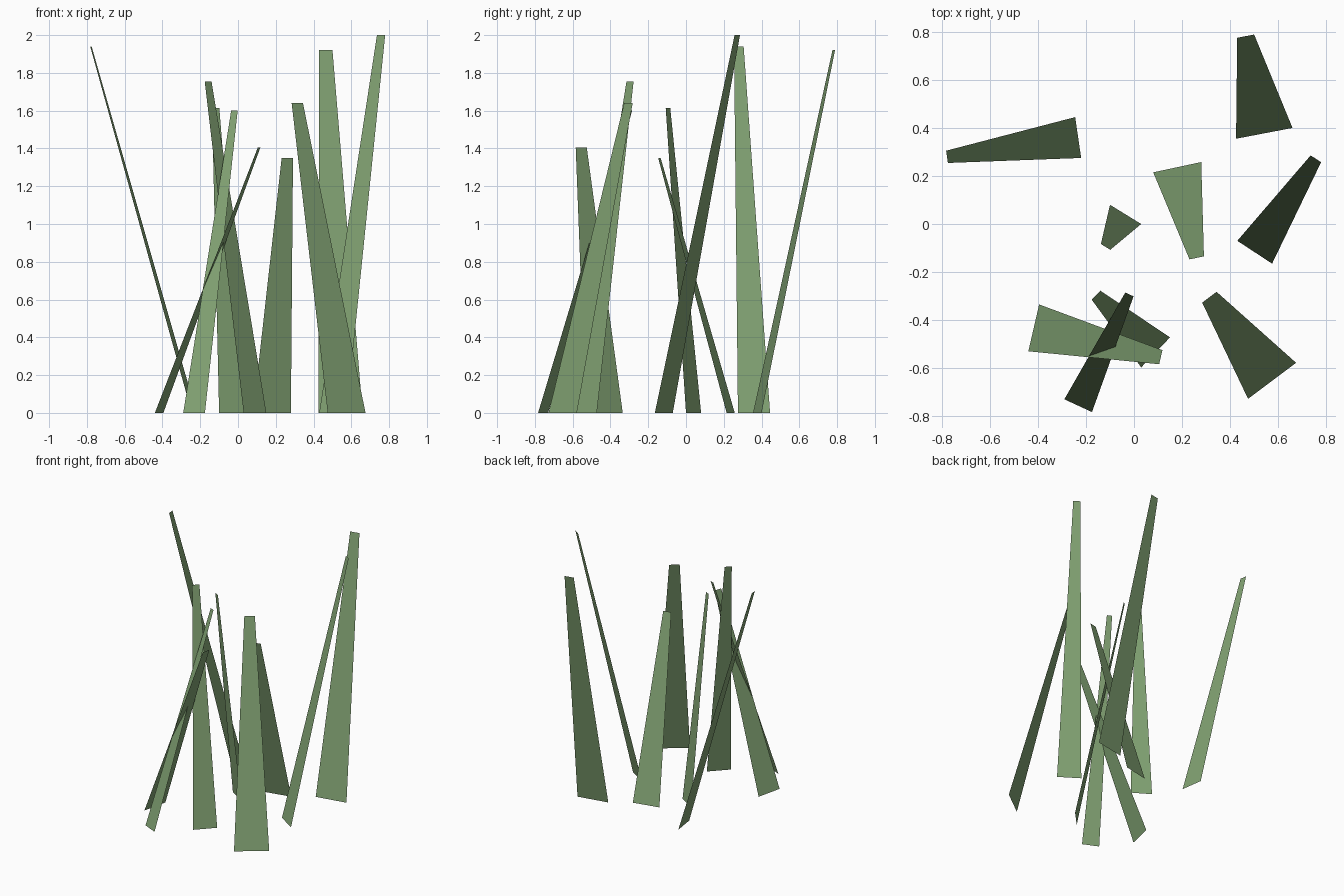
import bpy
from mathutils import Vector

if "Cube" in bpy.data.objects:
    bpy.data.objects.remove(bpy.data.objects["Cube"])

TIP_RATIO = 0.3  # tip width relative to base width

green = bpy.data.materials.new("grass_green")
green.diffuse_color = (0.22, 0.36, 0.17, 1.0)
green.use_nodes = True
green.node_tree.nodes["Principled BSDF"].inputs["Base Color"].default_value = green.diffuse_color


def grass_blade(name, a, b, reach, height):
    """Flat tapered blade on base edge a-b, leaning square to that edge."""
    a, b = Vector((*a, 0)), Vector((*b, 0))
    edge = b - a
    lean = Vector((-edge.y, edge.x, 0)).normalized()
    tip = (a + b) / 2 + lean * reach + Vector((0, 0, height))
    half = edge * TIP_RATIO / 2
    mesh = bpy.data.meshes.new(name)
    mesh.from_pydata([a, b, tip + half, tip - half], [], [(0, 1, 2, 3)])
    mesh.materials.append(green)
    bpy.context.collection.objects.link(bpy.data.objects.new(name, mesh))


# Base edge ends, horizontal lean and tip height of each blade
blades = [
    ((-0.22, 0.275), (-0.245, 0.445), 0.552, 1.94),
    ((0.425, 0.355), (0.66, 0.40), 0.412, 1.92),
    ((0.43, -0.07), (0.575, -0.165), 0.465, 2.00),
    ((0.28, 0.258), (0.08, 0.215), 0.386, 1.35),
    ((0.03, 0.0), (-0.10, 0.08), 0.159, 1.615),
    ((0.475, -0.728), (0.675, -0.578), 0.435, 1.64),
    ((0.03, -0.597), (0.15, -0.472), 0.344, 1.755),
    ((-0.395, -0.335), (-0.44, -0.53), 0.543, 1.405),
    ((-0.29, -0.73), (-0.175, -0.783), 0.51, 1.60),
]
for i, blade in enumerate(blades, 1):
    grass_blade(f"grass_blade_{i}", *blade)
